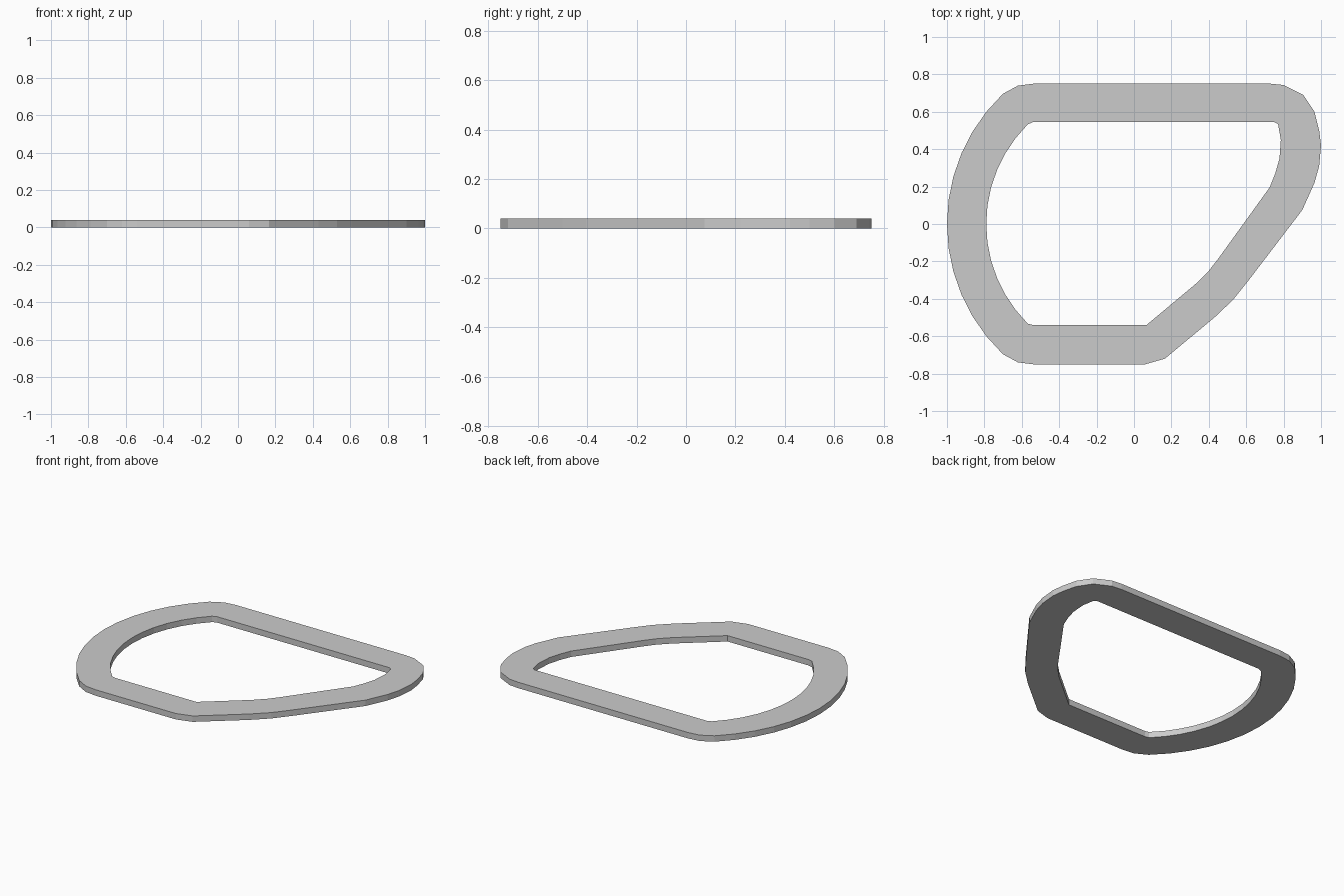
import bpy, bmesh
from math import cos, sin, pi, atan2

if "Cube" in bpy.data.objects:
    bpy.data.objects.remove(bpy.data.objects["Cube"])

HEIGHT = 0.04


def arc(radius, start, end, steps, cx=-0.04):
    return [(cx + radius * cos(start + (end - start) * i / steps),
             radius * sin(start + (end - start) * i / steps)) for i in range(steps + 1)]


# Outer outline: right side clockwise from top, then the big left arc
a_out = atan2(0.695, -0.66)
outer = [(-0.62, 0.74), (-0.54, 0.75), (0.73, 0.75), (0.80, 0.743), (0.905, 0.69),
         (0.965, 0.60), (0.99, 0.50), (1.0, 0.42), (0.99, 0.31), (0.965, 0.22), (0.90, 0.075),
         (0.61, -0.305), (0.53, -0.405), (0.43, -0.50), (0.165, -0.72),
         (0.06, -0.75), (-0.54, -0.75), (-0.62, -0.74)]
outer += arc(0.96, 2 * pi - a_out, a_out, 12)

# Inner opening, following the same path
a_in = atan2(0.535, -0.53)
inner = [(-0.54, 0.545), (0.75, 0.545), (0.77, 0.535), (0.785, 0.45), (0.778, 0.35),
         (0.755, 0.27), (0.725, 0.195), (0.447, -0.19), (0.40, -0.25), (0.33, -0.32),
         (0.067, -0.54), (-0.54, -0.54)]
inner += arc(0.75, 2 * pi - a_in, a_in, 12)

# Flat ring: fill between both outlines, then extrude upward
bm = bmesh.new()
edges = []
for loop in (outer, inner):
    vs = [bm.verts.new((x, y, 0)) for x, y in loop]
    edges += [bm.edges.new((vs[i - 1], vs[i])) for i in range(len(vs))]
bmesh.ops.triangle_fill(bm, edges=edges, use_beauty=True)
ext = bmesh.ops.extrude_face_region(bm, geom=bm.faces[:], use_keep_orig=True)
top = [g for g in ext["geom"] if isinstance(g, bmesh.types.BMVert)]
bmesh.ops.translate(bm, verts=top, vec=(0, 0, HEIGHT))
bmesh.ops.recalc_face_normals(bm, faces=bm.faces[:])

mesh = bpy.data.meshes.new("track_ring")
bm.to_mesh(mesh)
bm.free()
ring = bpy.data.objects.new("track_ring", mesh)
bpy.context.collection.objects.link(ring)
